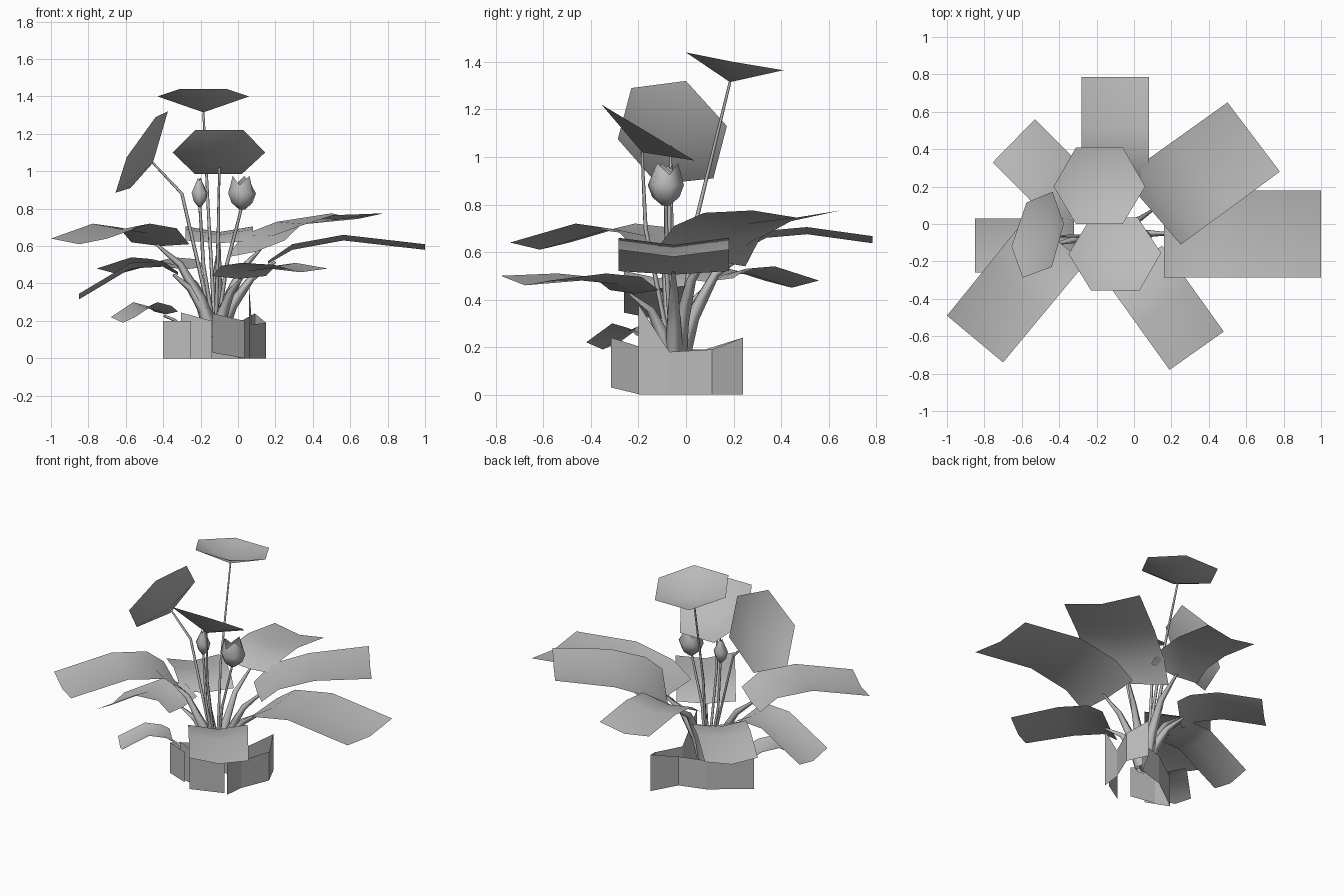
import bpy, math
from mathutils import Vector

if "Cube" in bpy.data.objects:
    bpy.data.objects.remove(bpy.data.objects["Cube"])

mat = bpy.data.materials.new("plain_grey")
mat.diffuse_color = (0.5, 0.5, 0.5, 1)
mat.use_nodes = True
mat.node_tree.nodes["Principled BSDF"].inputs["Base Color"].default_value = mat.diffuse_color


def make(name, verts, faces, smooth=True):
    me = bpy.data.meshes.new(name)
    me.from_pydata([tuple(v) for v in verts], [], faces)
    me.materials.append(mat)
    for p in me.polygons:
        p.use_smooth = smooth
    ob = bpy.data.objects.new(name, me)
    bpy.context.collection.objects.link(ob)
    return ob


def leaf(name, base_l, base_r, tip_l, tip_r, zl, zr, fold=0.03):
    """Folded strip: four rows from base to tip, three points across."""
    verts, faces = [], []
    for i, t in enumerate((0, 0.155, 0.48, 1)):
        l = Vector((*Vector(base_l).lerp(Vector(tip_l), t), zl[i]))
        r = Vector((*Vector(base_r).lerp(Vector(tip_r), t), zr[i]))
        m = (l + r) / 2 - Vector((0, 0, fold if i else fold * 0.5))
        verts += [l, m, r]
    for i in range(3):
        for j in range(2):
            a = i * 3 + j
            faces.append((a, a + 1, a + 4, a + 3))
    make(name, verts, faces)
    return verts[1].lerp(verts[4], .3)


def stem(name, pts, r0, r1, sides=4):
    """Tapered tube through a few points."""
    pts = [Vector(p) for p in pts]
    verts, faces, n = [], [], len(pts)
    for i, p in enumerate(pts):
        d = (pts[min(i + 1, n - 1)] - pts[max(i - 1, 0)]).normalized()
        u = d.cross(Vector((0.3, 1, 0))).normalized()
        v = d.cross(u)
        r = r0 + (r1 - r0) * i / (n - 1)
        for k in range(sides):
            a = 2 * math.pi * k / sides
            verts.append(p + (u * math.cos(a) + v * math.sin(a)) * r)
    for i in range(n - 1):
        for k in range(sides):
            a, b = i * sides + k, i * sides + (k + 1) % sides
            faces.append((a, b, b + sides, a + sides))
    make(name, verts, faces)


# Broad leaves: base left/right, tip left/right, heights along each edge
leaves = {
    "back_leaf": ((-.28, .255), (.08, .255), (-.28, .785), (.08, .785),
                  (.63, .69, .705, .667), (.63, .69, .705, .667)),
    "back_right_leaf": ((-.06, .25), (.25, -.11), (.5, .65), (.78, .28),
                        (.54, .66, .73, .775), (.63, .71, .765, .775)),
    "right_leaf": ((.16, .18), (.16, -.285), (1, .18), (1, -.285),
                   (.52, .61, .66, .61), (.52, .61, .66, .61)),
    "front_leaf": ((.15, -.115), (-.14, -.32), (.48, -.575), (.19, -.78),
                   (.44, .495, .51, .48), (.44, .495, .51, .50)),
    "front_left_leaf": ((-.26, -.21), (-.57, .04), (-.7, -.74), (-1, -.49),
                        (.61, .695, .72, .64), (.62, .70, .72, .64)),
    "left_leaf": ((-.32, -.26), (-.32, .03), (-.85, -.26), (-.85, .03),
                  (.46, .52, .51, .345), (.46, .52, .51, .345)),
    "back_left_leaf": ((-.4, -.03), (-.17, .2), (-.755, .33), (-.53, .56),
                       (.49, .53, .54, .48), (.49, .53, .54, .48)),
    "low_leaf": ((-.32, -.21), (-.45, -.07), (-.55, -.42), (-.68, -.28),
                 (.25, .28, .30, .22), (.25, .28, .30, .22)),
}
root = Vector((-.12, -.05, .1))
for name, spec in leaves.items():
    end = leaf(name, *spec) - Vector((0, 0, .012))
    low = name == "low_leaf"
    start = Vector((-.27, -.12, .13)) if low else root + (end - root) * .06
    d = end - start
    # stalk rises first, then leans out to the blade
    low_mid = start + Vector((d.x * .22, d.y * .18, d.z * .4))
    high_mid = start + Vector((d.x * .58, d.y * .5, d.z * .78))
    stem(name + "_stem", [start, low_mid, high_mid, end], .012 if low else .045, .007)

# Tilted six-sided blooms: shallow cones
blooms = {
    "back_bloom": ([(-.43, .2, 1.4), (-.31, 0, 1.44), (-.06, 0, 1.44), (.06, .2, 1.4),
                    (-.06, .41, 1.365), (-.31, .41, 1.365)], (-.185, .185, 1.315), (-.155, .04, .72)),
    "front_bloom": ([(-.35, -.16, 1.1), (-.23, -.355, 1.22), (.03, -.355, 1.22), (.145, -.155, 1.1),
                     (.02, .035, .985), (-.23, .035, .985)], (-.1, -.185, 1.02), (-.105, -.17, .7)),
    "left_bloom": ([(-.655, -.12, .885), (-.595, -.287, 1.075), (-.44, -.23, 1.29), (-.375, 0, 1.32),
                    (-.435, .172, 1.13), (-.575, .115, .91)], (-.455, -.065, 1.045), (-.3, -.065, .88)),
}
for name, (ring, apex, bend) in blooms.items():
    make(name, ring + [apex], [(i, (i + 1) % 6, 6) for i in range(6)])
    stem(name + "_stem", [root, bend, apex], .012, .006)


def bud(name, c, rad, z0, z1, spread, valley, bend):
    """Lathed bud with three pointed petals on top."""
    verts, faces = [], []
    h = z1 - z0
    for t, r in ((0, .2), (.2, .75), (.48, 1), (None, spread)):
        for k in range(6):
            a = math.pi * k / 3 + .3
            tt = t if t is not None else (1 if k % 2 else valley)
            verts.append((c[0] + math.cos(a) * rad * r, c[1] + math.sin(a) * rad * r, z0 + h * tt))
    for i in range(3):
        for k in range(6):
            a, b = i * 6 + k, i * 6 + (k + 1) % 6
            faces.append((a, b, b + 6, a + 6))
    faces.append(tuple(range(5, -1, -1)))
    make(name, verts, faces)
    stem(name + "_stem", [root, bend, (c[0], c[1], z0 + .02)], .013, .008)


bud("open_bud", (.022, -.085), .078, .795, .975, .68, .72, (-.06, -.08, .5))
bud("closed_bud", (-.205, -.07), .045, .81, .965, .2, .9, (-.185, -.07, .5))

# Angular sheath around the foot: upright panels (x, y, bottom, top at each end)
panels = [
    ((.06, -.2, 0, .38), (.075, -.07, 0, .18)),
    ((.075, -.07, 0, .18), (.15, .11, 0, .19)),
    ((.15, .11, 0, .19), (.09, .24, 0, .24)),
    ((.09, .24, 0, .24), (0, .08, 0, .19)),
    ((0, .08, 0, .19), (-.17, .03, 0, .19)),
    ((-.17, .03, 0, .19), (-.4, -.14, 0, .2)),
    ((-.4, -.14, 0, .2), (-.25, -.2, 0, .2)),
    ((-.305, -.17, 0, .245), (-.14, -.2, 0, .2)),
    ((-.135, -.315, .03, .24), (.035, -.19, 0, .2)),
]
verts, faces = [], []
for a, b in panels:
    n = len(verts)
    verts += [(a[0], a[1], a[2]), (b[0], b[1], b[2]), (b[0], b[1], b[3]), (a[0], a[1], a[3])]
    faces.append((n, n + 1, n + 2, n + 3))
make("foot_sheath", verts, faces, False)
